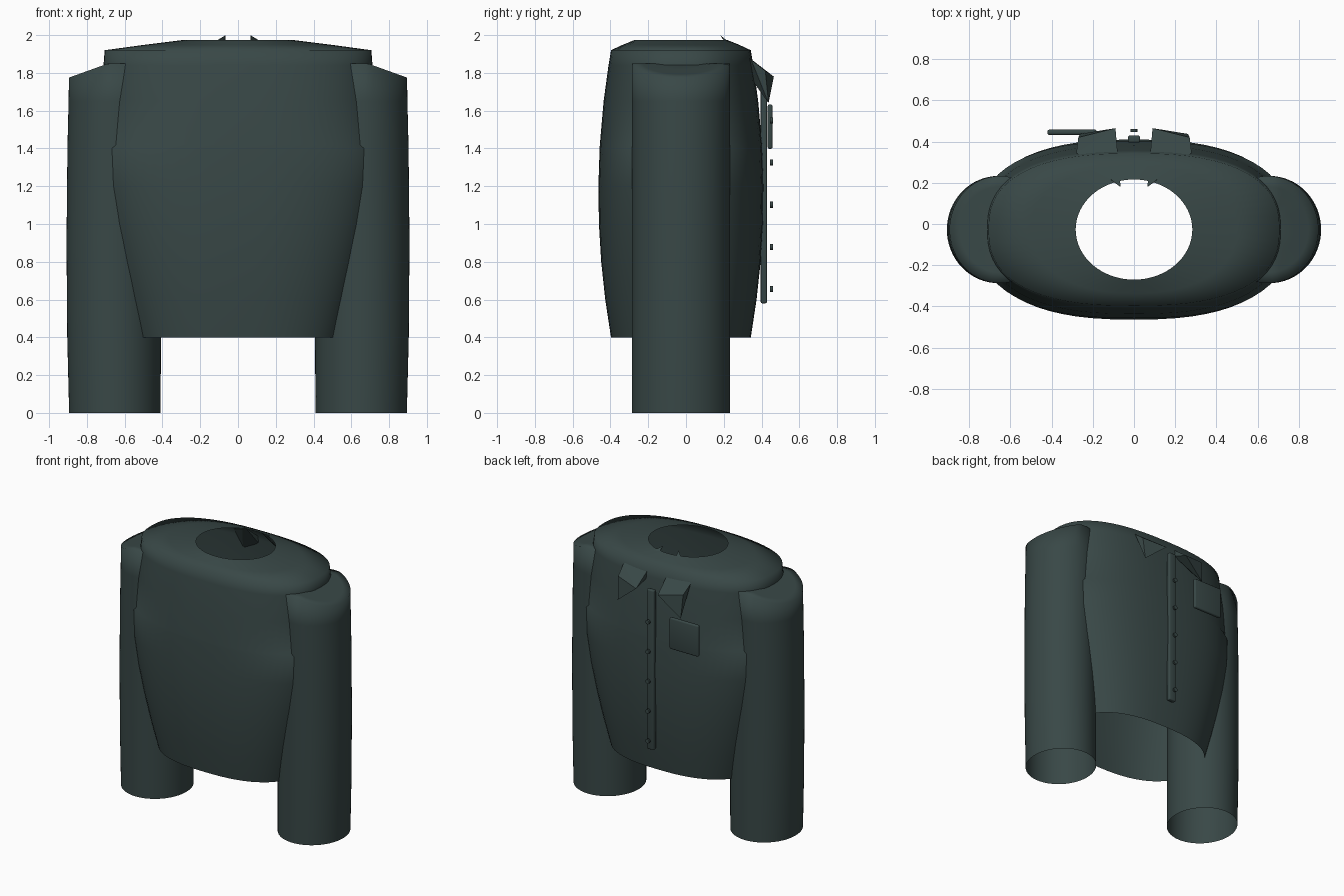
import bpy, bmesh, math
from mathutils import Vector

cube = bpy.data.objects.get("Cube")
if cube:
    bpy.data.objects.remove(cube, do_unlink=True)

cloth = bpy.data.materials.new("dark slate cloth")
cloth.use_nodes = True
color = (0.04, 0.064, 0.062, 1)
cloth.diffuse_color = color
cloth.node_tree.nodes["Principled BSDF"].inputs["Base Color"].default_value = color
CY = -0.027


def finish(name, bm, smooth=True, angle=None):
    bmesh.ops.recalc_face_normals(bm, faces=bm.faces)
    me = bpy.data.meshes.new(name)
    bm.to_mesh(me)
    bm.free()
    me.materials.append(cloth)
    ob = bpy.data.objects.new(name, me)
    bpy.context.scene.collection.objects.link(ob)
    for p in me.polygons:
        p.use_smooth = smooth
    if angle:
        bpy.ops.object.select_all(action="DESELECT")
        ob.select_set(True)
        bpy.context.view_layer.objects.active = ob
        bpy.ops.object.shade_smooth_by_angle(angle=math.radians(angle))
    return ob


def loop(cx, rx, ry, z, n=2.0, sides=64):
    """Superellipse ring; z may be a function of x."""
    pts = []
    for i in range(sides):
        a = math.tau * i / sides
        c, s = math.cos(a), math.sin(a)
        x = cx + rx * math.copysign(abs(c) ** (2 / n), c)
        y = CY + ry * math.copysign(abs(s) ** (2 / n), s)
        pts.append((x, y, z(x) if callable(z) else z))
    return pts


def loft(name, rings, cap=False, angle=None):
    bm = bmesh.new()
    rows = [[bm.verts.new(p) for p in r] for r in rings]
    for a, b in zip(rows, rows[1:]):
        for i in range(len(a)):
            j = (i + 1) % len(a)
            bm.faces.new((a[i], a[j], b[j], b[i]))
    if cap:
        bm.faces.new(rows[-1])
    return finish(name, bm, angle=angle)


def box(name, size, centre, bevel):
    bm = bmesh.new()
    bmesh.ops.create_cube(bm, size=1)
    for v in bm.verts:
        v.co = Vector(c * s for c, s in zip(v.co, size)) + Vector(centre)
    bmesh.ops.bevel(bm, geom=bm.edges[:], offset=bevel, segments=3,
                    profile=0.5, affect="EDGES")
    return finish(name, bm, angle=40)


# Body: open hem, swelling chest, sloped shoulders and round neck hole
half_width = [(0.4, 0.555), (0.6, 0.612), (0.8, 0.665), (1.0, 0.713), (1.2, 0.75),
              (1.4, 0.763), (1.42, 0.74), (1.65, 0.73), (1.84, 0.712), (1.92, 0.706)]
rings = []
for z, w in half_width:
    depth = 0.37 + 0.067 * (1 - ((z - 1.16) / 0.76) ** 2)
    rings.append(loop(0, w, depth, z, 2.5))
rings.append(loop(0, 0.5, 0.31, 1.948, 2.2))
rings.append(loop(0, 0.283, 0.243, 1.975))
loft("jacket_body", rings)

# Sleeves: open cuffs, sloped shoulder caps
for side, label in ((1, "left"), (-1, "right")):
    def slope(x):
        return min(1.85, 1.775 + 0.36 * (0.895 - abs(x)))
    rings = [loop(side * cx, rx, 0.26, z) for cx, rx, z in
             [(0.652, 0.242, 0), (0.656, 0.248, 0.4), (0.658, 0.25, 0.9),
              (0.655, 0.248, 1.4), (0.652, 0.245, 1.65)]]
    for k in (1, 0.8, 0.5, 0.2):
        rings.append(loop(side * 0.65, 0.245 * k, 0.26 * k, slope))
    loft(label + "_sleeve", rings, cap=True)

# Collar wings: slanted wedges running from the neck to a hanging point
for side, label in ((1, "left"), (-1, "right")):
    bm = bmesh.new()
    for x, y, z in [(0.065, 0.18, 2.0), (0.115, 0.215, 1.96), (0.28, 0.345, 1.87),
                    (0.09, 0.465, 1.78), (0.27, 0.42, 1.81), (0.262, 0.437, 1.64),
                    (0.08, 0.35, 1.82)]:
        bm.verts.new((side * x, y, z))
    bmesh.ops.convex_hull(bm, input=bm.verts[:])
    finish(label + "_collar_wing", bm, smooth=False)

# Button strip and chest pocket
box("button_strip", (0.06, 0.033, 1.2), (0, 0.412, 1.18), 0.008)
box("chest_pocket", (0.24, 0.026, 0.235), (-0.3, 0.445, 1.515), 0.01)

# Buttons
for i in range(5):
    bm = bmesh.new()
    bmesh.ops.create_cone(bm, cap_ends=True, segments=16, radius1=0.016,
                          radius2=0.016, depth=0.014)
    for v in bm.verts:
        v.co = Vector((v.co.x, v.co.z + 0.453, v.co.y + 0.655 + 0.2235 * i))
    finish("button_%d" % (i + 1), bm, angle=40)
